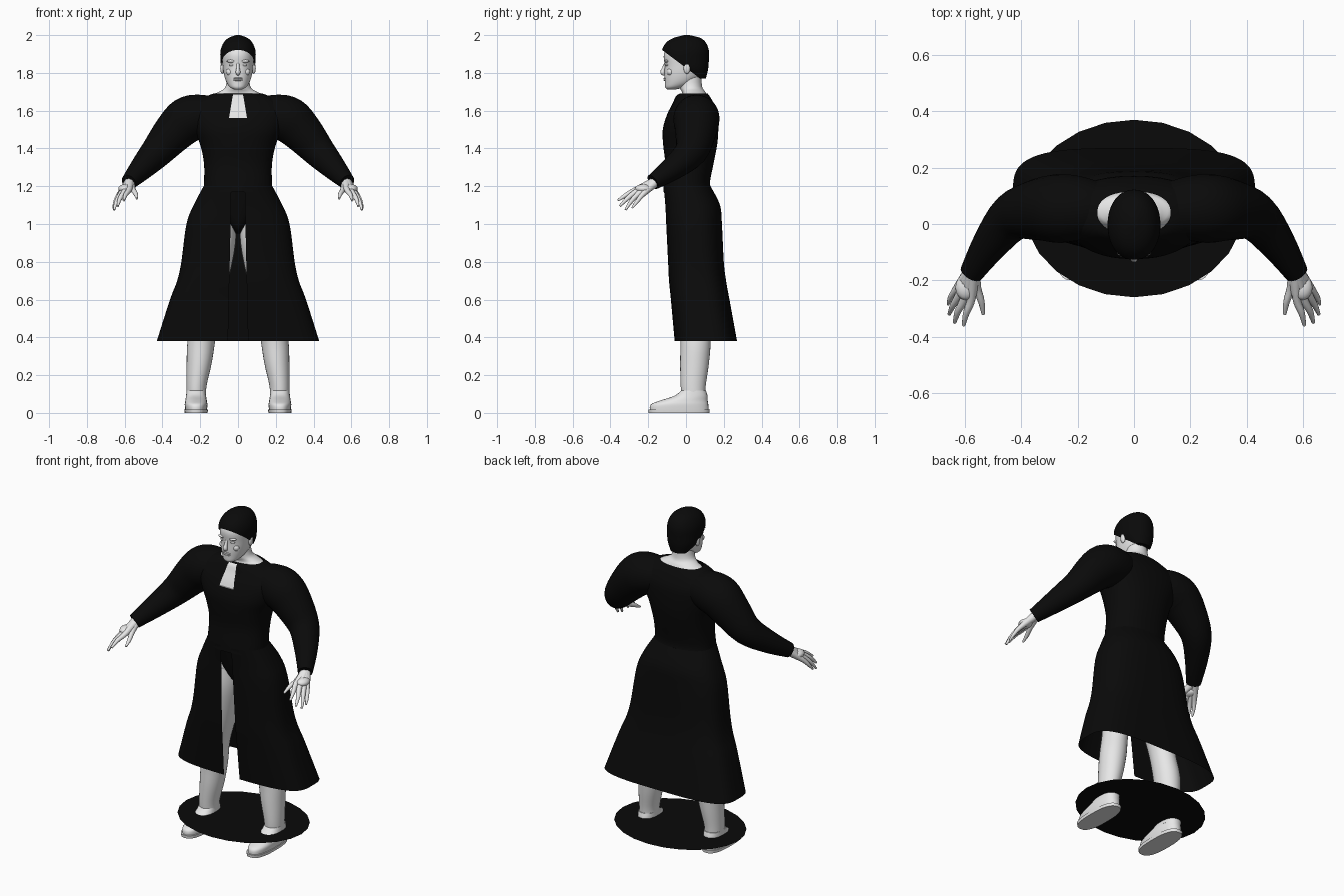
import bpy
import bmesh
import math
from mathutils import Vector

if "Cube" in bpy.data.objects:
    bpy.data.objects.remove(bpy.data.objects["Cube"], do_unlink=True)


def make_material(name, value):
    material = bpy.data.materials.new(name)
    material.use_nodes = True
    colour = (value, value, value, 1)
    material.diffuse_color = colour
    material.node_tree.nodes["Principled BSDF"].inputs["Base Color"].default_value = colour
    return material


BLACK = make_material("black cloth", .003)
PALE = make_material("pale skin", .8)


def smooth_rows(rows, steps=4):
    """Catmull-Rom interpolation between rows of numbers."""
    result = []
    for i in range(len(rows) - 1):
        before, start = rows[max(i - 1, 0)], rows[i]
        end, after = rows[i + 1], rows[min(i + 2, len(rows) - 1)]
        for k in range(steps):
            t = k / steps
            result.append([
                b + t * (c - a) / 2 + t * t * (a - 2.5 * b + 2 * c - d / 2)
                + t ** 3 * (d - a + 3 * (b - c)) / 2
                for a, b, c, d in zip(before, start, end, after)])
    result.append(list(rows[-1]))
    return result


def finish(name, mesh_data, material):
    bmesh.ops.recalc_face_normals(mesh_data, faces=mesh_data.faces)
    mesh = bpy.data.meshes.new(name)
    mesh_data.to_mesh(mesh)
    mesh_data.free()
    mesh.materials.append(material)
    obj = bpy.data.objects.new(name, mesh)
    bpy.context.collection.objects.link(obj)
    bpy.ops.object.select_all(action='DESELECT')
    bpy.context.view_layer.objects.active = obj
    obj.select_set(True)
    bpy.ops.object.shade_smooth_by_angle(angle=math.radians(50))
    return obj


def bridge(name, rings, material, closed=True, caps=True):
    """Join rings of points into a skin."""
    bm = bmesh.new()
    loops = [[bm.verts.new(p) for p in ring] for ring in rings]
    count = len(loops[0])
    for low, high in zip(loops, loops[1:]):
        for i in range(count if closed else count - 1):
            j = (i + 1) % count
            bm.faces.new((low[i], low[j], high[j], high[i]))
    if caps:
        bm.faces.new(loops[0])
        bm.faces.new(loops[-1])
    return finish(name, bm, material)


def loft(name, rows, material, power=2, caps=True, side=1, count=40, steps=4):
    """Upright skin; each row is z, centre x, centre y, half width, half depth."""
    rings = []
    for z, x, y, wide, deep in smooth_rows(rows, steps):
        ring = []
        for i in range(count):
            a = math.tau * i / count
            c, s = math.cos(a), math.sin(a)
            ring.append((side * (x + wide * math.copysign(abs(c) ** (2 / power), c)),
                         y + deep * math.copysign(abs(s) ** (2 / power), s), z))
        rings.append(ring)
    return bridge(name, rings, material, caps=caps)


def tube(name, rows, material, side=1, count=16):
    """Round limb; each row is x, y, z, radius."""
    rows = smooth_rows(rows)
    points = [Vector((side * r[0], r[1], r[2])) for r in rows]
    rings = []
    for i, p in enumerate(points):
        along = (points[min(i + 1, len(points) - 1)] - points[max(i - 1, 0)]).normalized()
        u = along.cross(Vector((0, 1, .3))).normalized()
        v = along.cross(u)
        rings.append([p + rows[i][3] * (u * math.cos(math.tau * k / count)
                                        + v * math.sin(math.tau * k / count))
                      for k in range(count)])
    return bridge(name, rings, material)


def ellipsoid(name, centre, size, material):
    bm = bmesh.new()
    bmesh.ops.create_uvsphere(bm, u_segments=16, v_segments=10, radius=1)
    for v in bm.verts:
        v.co = Vector(centre) + Vector(a * b for a, b in zip(v.co, size))
    return finish(name, bm, material)


# Coat body, open at the collar
TORSO = [(1.17, 0, .01, .185, .13), (1.22, 0, .005, .18, .122), (1.32, 0, .018, .18, .128),
         (1.42, 0, .022, .2, .143), (1.5, 0, .024, .235, .147), (1.58, 0, .034, .26, .134),
         (1.64, 0, .038, .23, .108), (1.675, 0, .036, .17, .09), (1.69, 0, .04, .13, .075)]
loft("coat_body", TORSO, BLACK, power=2.3, caps=False)

# Pale shirt patch on the chest, following the coat front
patch = []
for z, x, y, wide, deep in smooth_rows(TORSO):
    if 1.56 <= z <= 1.685:
        patch.append((z, y - deep - .004))
patch.insert(0, (1.56, patch[0][1] - .005))
bridge("shirt_patch",
       [[(k * (.048 - .17 * (z - 1.56)), y, z) for k in (-1, 0, 1)] for z, y in patch],
       PALE, closed=False, caps=False)

# Long skirt, split at the front and squarer towards the hem
SKIRT = [(1.2, .182, -.12, .13), (1.1, .235, -.11, .18), (1, .273, -.105, .19),
         (.8, .3, -.095, .2), (.7, .322, -.09, .212), (.6, .36, -.08, .23), (.38, .43, -.06, .27)]
skirt_rings = []
for z, wide, front, back in smooth_rows(SKIRT):
    drop = (1.2 - z) / .82
    power = 2.3 + 1.2 * drop
    gap = (.035 + .018 * drop) / wide
    edge = math.asin(gap ** (power / 2))
    ring = []
    for i in range(61):
        a = -math.pi / 2 + edge + (math.tau - 2 * edge) * i / 60
        c, s = math.cos(a), math.sin(a)
        ring.append((wide * math.copysign(abs(c) ** (2 / power), c),
                     (front + back) / 2
                     + (back - front) / 2 * math.copysign(abs(s) ** (2 / power), s), z))
    skirt_rings.append(ring)
bridge("coat_skirt", skirt_rings, BLACK, closed=False, caps=False)

# Dark trunks seen through the split
loft("trunks", [(.95, 0, .03, .012, .05), (.98, 0, .03, .04, .085),
                (1.06, 0, .03, .12, .11), (1.2, 0, .01, .17, .12)], BLACK)

# Flat disc around the ankles
bm = bmesh.new()
bmesh.ops.create_circle(bm, cap_ends=True, segments=24, radius=1)
for v in bm.verts:
    v.co = Vector((v.co.x * .39, .055 + v.co.y * .315, .09))
finish("ground_disc", bm, BLACK)

FINGERS = {
    "index": [(.577, -.262, 1.182, .016), (.595, -.315, 1.155, .012), (.605, -.36, 1.125, .006)],
    "middle": [(.6, -.26, 1.172, .017), (.625, -.31, 1.135, .012), (.637, -.35, 1.095, .006)],
    "ring": [(.618, -.247, 1.163, .016), (.643, -.29, 1.12, .011), (.656, -.32, 1.075, .006)],
    "little": [(.63, -.23, 1.155, .014), (.651, -.262, 1.115, .01), (.66, -.285, 1.085, .005)],
    "thumb": [(.558, -.225, 1.185, .016), (.542, -.275, 1.16, .012), (.535, -.32, 1.135, .006)],
}

for side, label in ((1, "left"), (-1, "right")):
    # Sleeve with a wide shoulder
    tube(label + "_sleeve", [
        (.13, .05, 1.575, .1), (.2, .055, 1.57, .116), (.27, .055, 1.55, .122),
        (.345, .05, 1.48, .108), (.43, .025, 1.382, .086), (.51, -.07, 1.295, .064),
        (.578, -.175, 1.222, .042)], BLACK, side, 28)
    # Hand
    wrist = (.573, -.16, 1.225, .027)
    for finger, rows in FINGERS.items():
        tube(label + "_" + finger + "_finger", [wrist, *rows], PALE, side, 10)
    ellipsoid(label + "_palm", (side * .598, -.225, 1.187), (.036, .045, .024), PALE)
    # Leg
    loft(label + "_leg", [
        (.07, .22, .04, .052, .062), (.14, .22, .038, .053, .066), (.26, .206, .045, .066, .076),
        (.38, .194, .05, .073, .08), (.52, .17, .04, .07, .08), (.7, .135, .035, .084, .095),
        (.9, .105, .03, .093, .108), (1.03, .095, .03, .08, .1)], PALE, side=side, count=28)
    # Shoe and sole
    loft(label + "_shoe", [
        (.015, .222, -.036, .058, .156), (.045, .222, -.034, .06, .152),
        (.065, .222, -.012, .057, .127), (.09, .222, .026, .053, .088),
        (.118, .222, .04, .05, .066)], PALE, 2.4, side=side, count=32)
    loft(label + "_sole", [(0, .222, -.037, .061, .161), (.018, .222, -.037, .063, .163)],
         PALE, 2.6, side=side, count=32, steps=1)
    # Ear and facial relief
    ellipsoid(label + "_ear", (side * .083, .005, 1.825), (.011, .018, .03), PALE)
    ellipsoid(label + "_brow", (side * .034, -.103, 1.862), (.026, .012, .008), PALE)
    ellipsoid(label + "_eye", (side * .033, -.1, 1.842), (.015, .01, .007), PALE)
    ellipsoid(label + "_cheek", (side * .042, -.083, 1.805), (.022, .018, .02), PALE)

# Neck and shoulders inside the collar
loft("neck", [(1.64, 0, .04, .16, .085), (1.682, 0, .045, .138, .066), (1.7, 0, .04, .1, .062),
              (1.73, 0, .025, .065, .06), (1.82, 0, .02, .056, .06)], PALE)

# Head and face
loft("head", [(1.712, 0, -.078, .02, .022), (1.724, 0, -.06, .043, .05),
              (1.75, 0, -.033, .061, .079), (1.79, 0, -.014, .074, .1),
              (1.84, 0, -.006, .081, .107), (1.9, 0, -.004, .084, .113),
              (1.95, 0, 0, .066, .09), (1.975, 0, 0, .03, .04)], PALE, 2.15)
tube("nose", [(0, -.104, 1.86, .007), (0, -.118, 1.825, .009), (0, -.123, 1.802, .013),
              (0, -.11, 1.79, .006)], PALE)
for lip, height in (("upper_lip", 1.771), ("lower_lip", 1.762)):
    ellipsoid(lip, (0, -.108, height), (.025, .012, .005), PALE)
ellipsoid("chin", (0, -.088, 1.73), (.024, .02, .016), PALE)

# Cropped hair, trimmed along a slope from forehead to nape
hair = loft("hair", [(1.77, 0, .06, .055, .045), (1.82, 0, .02, .085, .097),
                     (1.87, 0, 0, .093, .121), (1.92, 0, -.003, .092, .124),
                     (1.96, 0, 0, .076, .105), (1.985, 0, .005, .05, .071),
                     (2, 0, .005, .01, .014)], BLACK, 2.1)
bm = bmesh.new()
bm.from_mesh(hair.data)
bmesh.ops.bisect_plane(bm, geom=bm.verts[:] + bm.edges[:] + bm.faces[:],
                       plane_co=(0, -.125, 1.92), plane_no=(0, .75, 1), clear_inner=True)
bm.to_mesh(hair.data)
bm.free()
